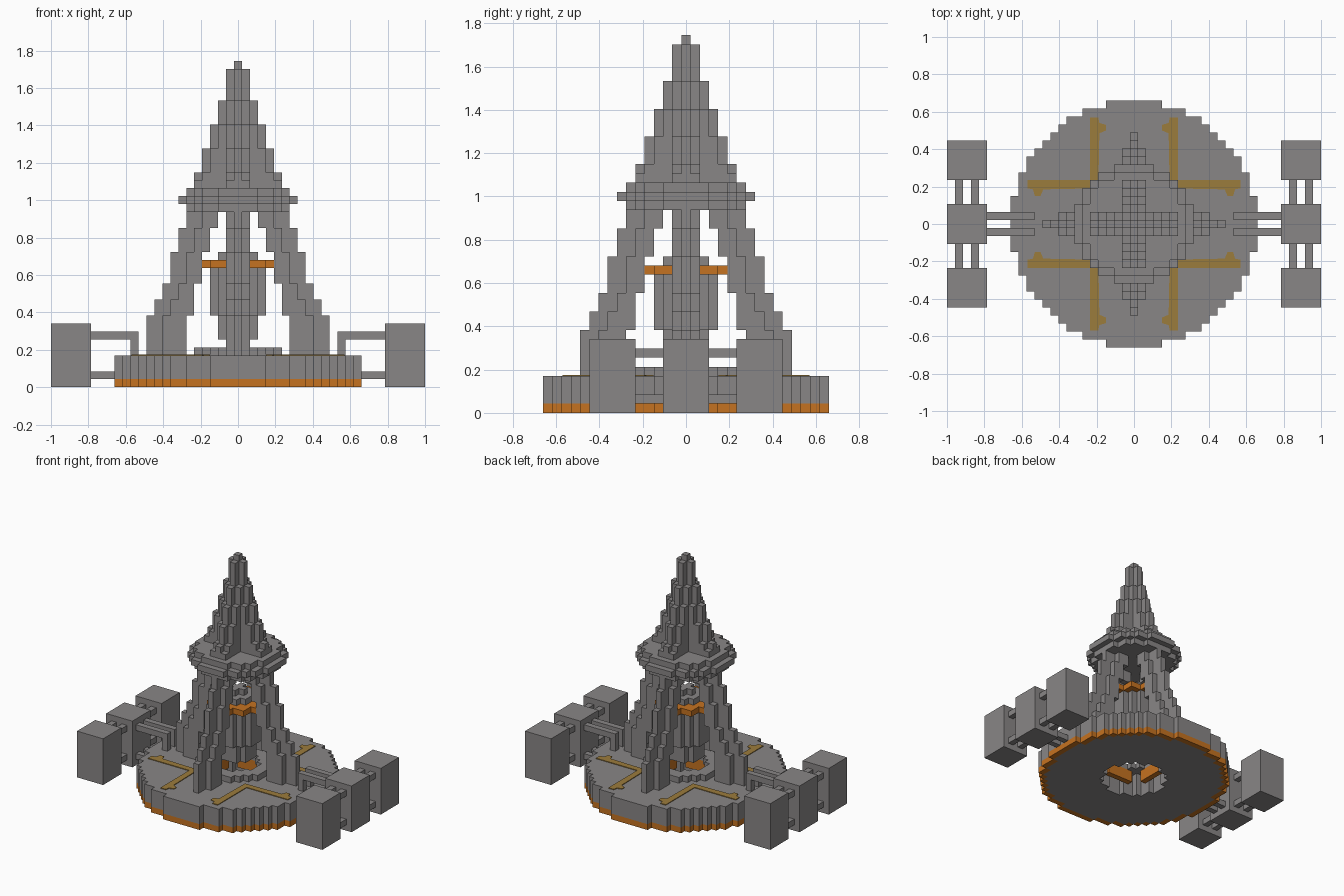
import bpy, bmesh, math

if "Cube" in bpy.data.objects:
    bpy.data.objects.remove(bpy.data.objects["Cube"])

V = 2 / 47  # edge length of one building block


def material(name, color):
    m = bpy.data.materials.new(name)
    m.diffuse_color = (*color, 1)
    m.use_nodes = True
    m.node_tree.nodes["Principled BSDF"].inputs["Base Color"].default_value = m.diffuse_color
    return m


GREY = material("stone grey", (0.25, 0.24, 0.24))
ORANGE = material("glowing orange", (0.56, 0.17, 0.015))
TAN = material("tan inlay", (0.33, 0.2, 0.045))

SIDES = {
    (1, 0, 0): [(1, 0, 0), (1, 1, 0), (1, 1, 1), (1, 0, 1)],
    (-1, 0, 0): [(0, 0, 0), (0, 0, 1), (0, 1, 1), (0, 1, 0)],
    (0, 1, 0): [(0, 1, 0), (0, 1, 1), (1, 1, 1), (1, 1, 0)],
    (0, -1, 0): [(0, 0, 0), (1, 0, 0), (1, 0, 1), (0, 0, 1)],
    (0, 0, 1): [(0, 0, 1), (1, 0, 1), (1, 1, 1), (0, 1, 1)],
    (0, 0, -1): [(0, 0, 0), (0, 1, 0), (1, 1, 0), (1, 0, 0)],
}


def finish(bm, name, mats):
    me = bpy.data.meshes.new(name)
    bm.to_mesh(me)
    bm.free()
    for m in mats:
        me.materials.append(m)
    ob = bpy.data.objects.new(name, me)
    bpy.context.collection.objects.link(ob)
    return ob


def blocks(name, cells, mats=(GREY,), rule=None):
    """Join unit blocks into one shell, keeping only the exposed faces."""
    cells = set(cells)
    bm = bmesh.new()
    verts = {}
    for c in cells:
        for d, corners in SIDES.items():
            if tuple(a + b for a, b in zip(c, d)) in cells:
                continue
            loop = []
            for k in corners:
                p = tuple(a + b for a, b in zip(c, k))
                if p not in verts:
                    verts[p] = bm.verts.new(((p[0] - .5) * V, (p[1] - .5) * V, p[2] * V))
                loop.append(verts[p])
            f = bm.faces.new(loop)
            f.material_index = rule(c) if rule else 0
    return finish(bm, name, mats)


def ring(outer, inner, zs):
    n = math.ceil(outer)
    return [(x, y, z) for x in range(-n, n + 1) for y in range(-n, n + 1) for z in zs
            if inner < math.hypot(x, y) <= outer]


def box(name, x, y, z):
    """Box spanning inclusive block ranges."""
    lo = [(x[0] - .5) * V, (y[0] - .5) * V, z[0] * V]
    hi = [(x[1] + .5) * V, (y[1] + .5) * V, (z[1] + 1) * V]
    bm = bmesh.new()
    bmesh.ops.create_cube(bm, size=1)
    for v in bm.verts:
        v.co = [(a + b) / 2 + t * (b - a) for a, b, t in zip(lo, hi, v.co)]
    return finish(bm, name, [GREY])


# round base with an orange lower rim and a central well
base_cells = ring(15.5, 5.3, range(4))
base_set = set(base_cells)


def rim(c):
    x, y, z = c
    edge = any((x + i, y + j, z) not in base_set for i, j in ((1, 0), (-1, 0), (0, 1), (0, -1)))
    return 1 if z == 0 and edge and math.hypot(x, y) > 10 else 0


blocks("round_base", base_cells, (GREY, ORANGE), rim)

# low collar around the well, with orange bars hung inside
blocks("well_collar", ring(5.5, 3.3, [4]))
blocks("well_glow_bars", [(x, y, z) for x in range(-4, 5) for y in range(-4, 5) for z in (2, 3)
                          if max(abs(x), abs(y)) == 4 and min(abs(x), abs(y)) <= 2], (ORANGE,))

# angular inlays with small hooks, one per quadrant
half = [(.234, .57), (.191, .57), (.185, .54), (.15, .53), (.15, .5), (.185, .485)]
outline = [(.234, .234)] + half + [(.191, .191)] + [(y, x) for x, y in reversed(half)]
for sx in (1, -1):
    for sy in (1, -1):
        bm = bmesh.new()
        f = bm.faces.new([bm.verts.new((sx * x, sy * y, 4 * V)) for x, y in outline])
        top = bmesh.ops.extrude_face_region(bm, geom=[f])["geom"]
        for v in top:
            if isinstance(v, bmesh.types.BMVert):
                v.co.z += .005
        bmesh.ops.recalc_face_normals(bm, faces=bm.faces)
        finish(bm, "base_inlay", [TAN])

# four curved legs: (first layer, end layer, inner block, outer block)
LEG = [(4, 9, 7, 11), (9, 11, 6, 10), (11, 13, 6, 9), (13, 17, 5, 8), (17, 20, 4, 7), (20, 22, 3, 6)]
leg = [(r, t, z) for a, b, lo, hi in LEG for z in range(a, b) for r in range(lo, hi + 1)
       for t in (-1, 0, 1) if r + 2 * abs(t) <= hi]
for name, turn in (("right_leg", lambda r, t: (r, t)), ("left_leg", lambda r, t: (-r, t)),
                   ("back_leg", lambda r, t: (t, r)), ("front_leg", lambda r, t: (t, -r))):
    blocks(name, [(*turn(r, t), z) for r, t, z in leg])

# floating core with an orange band
CORE = [(6, 9, 2.3), (9, 15, 3.3), (16, 17, 2.3), (17, 18, 1.2)]
core = [c for a, b, r in CORE for c in ring(r, -1, range(a, b))] + ring(4.3, -1, [15])
blocks("core", core, (GREY, ORANGE), lambda c: int(c[2] == 15))

# stepped roof rim
blocks("roof_rim", ring(6.5, -1, [22, 24]) + ring(7.5, -1, [23]))

# cross-shaped spire made of columns that shorten outwards
TOPS = [41, 40, 36, 33, 30, 27, 26]
blocks("spire", [(x, y, z) for x in range(-5, 6) for y in range(-5, 6)
                 if min(abs(x), abs(y)) <= 1
                 for z in range(25, TOPS[abs(x) + abs(y)])])

# side pods, their links and the arms to the base
for side, s in (("right", 1), ("left", -1)):
    def span(a, b):
        return (a, b) if s > 0 else (-b, -a)

    for y in (-8, 0, 8):
        box(side + "_pod", span(19, 23), (y - 2, y + 2), (0, 7))
    for z in (1, 6):
        for x in (20, 22):
            for y in ((3, 5), (-5, -3)):
                box(side + "_pod_link", span(x, x), y, (z, z))
    for y in (-1, 1):
        box(side + "_lower_arm", span(16, 18), (y, y), (1, 1))
        box(side + "_upper_arm", span(13, 18), (y, y), (6, 6))
        box(side + "_arm_post", span(13, 13), (y, y), (4, 5))
